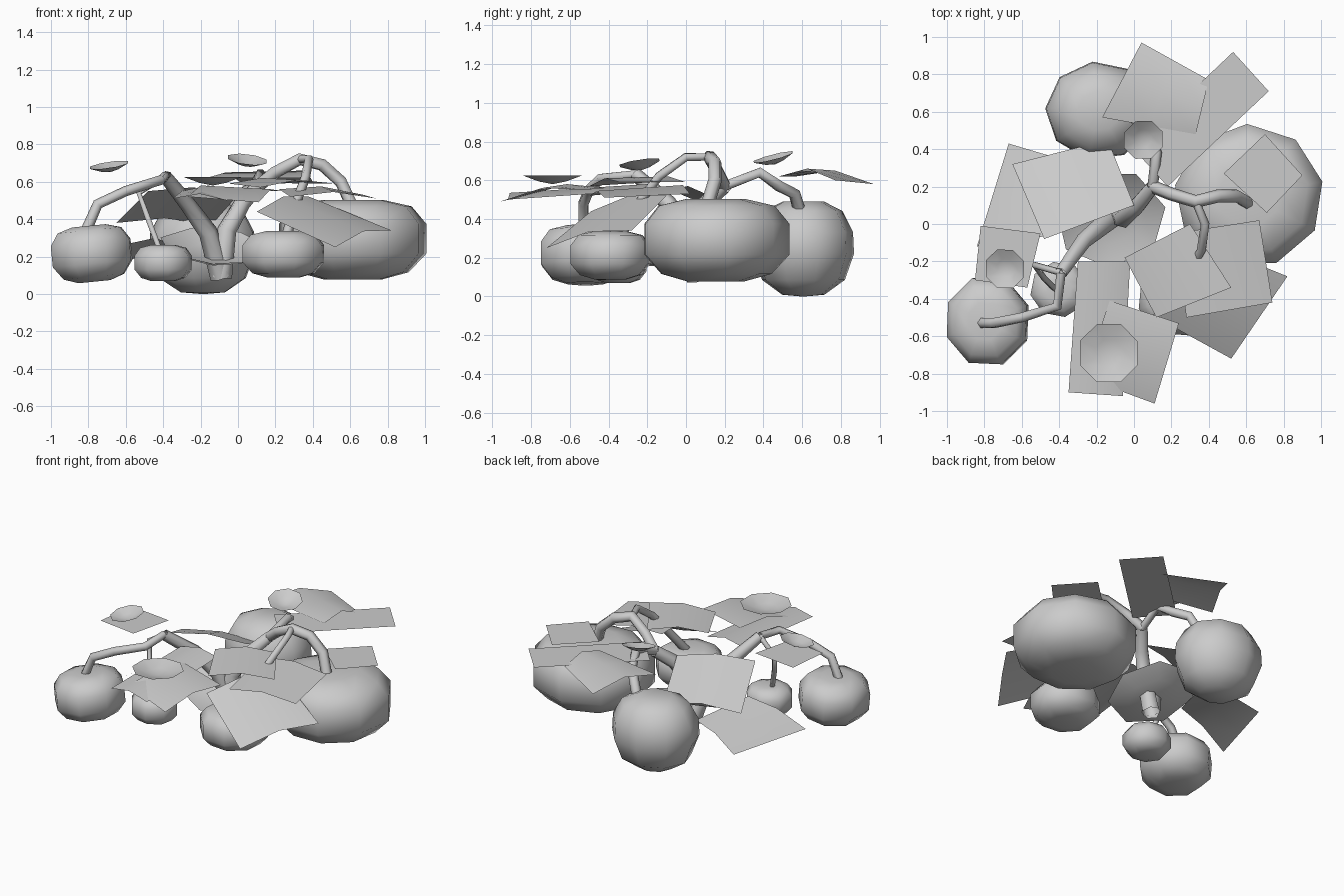
import bpy, bmesh, math
from mathutils import Vector, Matrix

cube = bpy.data.objects.get("Cube")
if cube:
    bpy.data.objects.remove(cube)

grey = bpy.data.materials.new("plain_grey")
grey.use_nodes = True
grey.diffuse_color = (0.6, 0.6, 0.6, 1)
grey.node_tree.nodes["Principled BSDF"].inputs["Base Color"].default_value = (0.6, 0.6, 0.6, 1)


def finish(name, bm):
    mesh = bpy.data.meshes.new(name)
    for f in bm.faces:
        f.smooth = True
    bm.to_mesh(mesh)
    bm.free()
    mesh.materials.append(grey)
    bpy.context.collection.objects.link(bpy.data.objects.new(name, mesh))


def lathe(name, profile, sides, centre, size, turn=0.0, tilt=(0, 0)):
    """Spin a radius/height profile, then scale, tilt and place it."""
    bm = bmesh.new()
    rings = []
    for r, h in profile:
        if r == 0:
            rings.append([bm.verts.new((0, 0, h))] * sides)
        else:
            rings.append([bm.verts.new((r * math.cos(math.tau * i / sides + turn),
                                        r * math.sin(math.tau * i / sides + turn), h))
                          for i in range(sides)])
    for low, high in zip(rings, rings[1:]):
        for i in range(sides):
            j = (i + 1) % sides
            bm.faces.new(list(dict.fromkeys((low[i], low[j], high[j], high[i]))))
    place = (Matrix.Translation(centre) @ Matrix.Rotation(tilt[0], 4, 'X')
             @ Matrix.Rotation(tilt[1], 4, 'Y') @ Matrix.Diagonal((*size, 1)))
    bmesh.ops.transform(bm, matrix=place, verts=bm.verts)
    finish(name, bm)


# Squat rounded fruits
FRUIT = [(0, -0.96), (0.4, -1), (0.76, -0.82), (1, -0.35), (1, 0.4),
         (0.8, 0.84), (0.42, 1), (0, 0.94)]
ROUND = [(0, -1), (0.42, -0.96), (0.82, -0.65), (1, -0.1), (0.98, 0.35),
         (0.77, 0.8), (0.4, 1), (0, 0.98)]
lathe("large_fruit", FRUIT, 9, (0.615, 0.15, 0.29), (0.4, 0.385, 0.212), 0.2)
lathe("back_fruit", ROUND, 9, (-0.185, 0.605, 0.245), (0.29, 0.265, 0.246), 0.3)
lathe("side_fruit", FRUIT, 8, (-0.782, -0.52, 0.215), (0.228, 0.245, 0.15), 0.35, (0, -0.1))
lathe("small_fruit", FRUIT, 8, (-0.4, -0.35, 0.165), (0.157, 0.15, 0.097), 0.2)
lathe("front_fruit", FRUIT, 8, (0.243, -0.39, 0.212), (0.228, 0.217, 0.124), 0.3)

# Cupped leaf around the root, raised at the back
lathe("root_leaf", [(1, 0.06), (0.6, 0.01), (0, 0)], 7,
      (-0.13, 0.05, 0.2), (0.3, 0.28, 1), 0.2, (0.35, 0.08))


def vine(name, points, start, end):
    """Tapered tube through a path."""
    curve = bpy.data.curves.new(name, 'CURVE')
    curve.dimensions = '3D'
    curve.bevel_depth = 1
    curve.bevel_resolution = 1
    spline = curve.splines.new('POLY')
    spline.points.add(len(points) - 1)
    for i, p in enumerate(points):
        spline.points[i].co = (*p, 1)
        spline.points[i].radius = start + (end - start) * i / (len(points) - 1)
    spline.use_smooth = True
    curve.materials.append(grey)
    bpy.context.collection.objects.link(bpy.data.objects.new(name, curve))


# Two main stems rise from one root
root = (-0.09, 0.06, 0.09)
fork = (0.1, 0.2, 0.57)
crown = (0.33, 0.12, 0.72)
knee = (-0.39, -0.26, 0.63)
vine("right_stem", [root, (-0.06, 0.03, 0.34), (0.02, 0.1, 0.48), fork], 0.06, 0.04)
vine("right_arch", [fork, (0.2, 0.16, 0.65), crown, (0.45, 0.15, 0.69),
                    (0.55, 0.15, 0.6), (0.61, 0.11, 0.47)], 0.035, 0.035)
vine("front_stalk", [crown, (0.38, 0, 0.72), (0.36, -0.14, 0.62),
                     (0.3, -0.26, 0.46), (0.26, -0.38, 0.31)], 0.022, 0.028)
vine("back_stalk", [fork, (0.12, 0.38, 0.64), (0.08, 0.48, 0.57),
                    (0.01, 0.56, 0.53), (-0.05, 0.6, 0.4)], 0.028, 0.033)
vine("left_stem", [root, (-0.16, 0, 0.33), (-0.27, -0.09, 0.48), knee], 0.06, 0.035)
vine("side_stalk", [knee, (-0.41, -0.44, 0.61), (-0.6, -0.5, 0.55),
                    (-0.75, -0.53, 0.48), (-0.82, -0.53, 0.32)], 0.025, 0.03)
vine("small_stalk", [knee, (-0.53, -0.22, 0.54), (-0.48, -0.29, 0.4),
                     (-0.42, -0.35, 0.24)], 0.018, 0.016)


def leaf(name, corners, arch=0.03):
    """Four-cornered sheet with a raised middle."""
    a, b, c, d = map(Vector, corners)
    bm = bmesh.new()
    grid = []
    for i in range(3):
        u = i / 2
        row = []
        for j in range(3):
            p = a.lerp(b, u).lerp(d.lerp(c, u), j / 2)
            p.z += arch * math.sin(math.pi * u)
            row.append(bm.verts.new(p))
        grid.append(row)
    for i in range(2):
        for j in range(2):
            f = bm.faces.new((grid[i][j], grid[i + 1][j], grid[i + 1][j + 1], grid[i][j + 1]))
            f.normal_update()
            if f.normal.z < 0:
                f.normal_flip()
    finish(name, bm)


# Broad square leaves, some flat and some drooping
leaf("back_leaf", [(0.04, 0.97, 0.58), (-0.17, 0.57, 0.62), (0.33, 0.48, 0.62), (0.4, 0.77, 0.6)], 0.05)
leaf("back_flat_leaf", [(0.53, 0.92, 0.615), (0.72, 0.71, 0.615), (0.18, 0.2, 0.615), (-0.01, 0.41, 0.615)], 0)
leaf("large_fruit_leaf", [(0.7, 0.48, 0.56), (0.9, 0.26, 0.56), (0.71, 0.06, 0.56), (0.48, 0.27, 0.56)], 0)
leaf("centre_leaf", [(-0.05, -0.18, 0.59), (0.3, 0, 0.59), (0.52, -0.34, 0.59), (0.12, -0.5, 0.57)])
leaf("right_leaf", [(0.22, -0.05, 0.56), (0.67, 0.02, 0.53), (0.74, -0.42, 0.51), (0.28, -0.5, 0.52)])
leaf("right_drooping_leaf", [(0.82, -0.28, 0.34), (0.52, -0.72, 0.25), (0.1, -0.49, 0.44), (0.38, -0.1, 0.52)], 0.04)
leaf("front_leaf", [(-0.3, -0.2, 0.55), (-0.02, -0.2, 0.55), (-0.06, -0.92, 0.5), (-0.35, -0.9, 0.51)])
leaf("front_tilted_leaf", [(0.24, -0.53, 0.55), (0.11, -0.96, 0.49), (-0.27, -0.82, 0.52), (-0.13, -0.41, 0.56)], 0.04)
leaf("left_leaf", [(-0.65, 0.32, 0.38), (-0.14, 0.45, 0.37), (0, 0.1, 0.53), (-0.48, -0.08, 0.55)])
leaf("left_drooping_leaf", [(-0.67, 0.43, 0.14), (-0.3, 0.32, 0.24), (-0.44, -0.06, 0.3), (-0.84, -0.12, 0.155)])
leaf("left_flat_leaf", [(-0.82, -0.01, 0.62), (-0.5, -0.05, 0.62), (-0.57, -0.34, 0.62), (-0.85, -0.3, 0.62)], 0)

# Shallow cup flowers
CUP = [(1, 0), (0.45, -0.7), (0, -1)]
lathe("front_flower", CUP, 8, (-0.135, -0.69, 0.625), (0.167, 0.167, 0.045), 0.39)
lathe("side_flower", CUP, 8, (-0.69, -0.24, 0.69), (0.112, 0.112, 0.04), 0.39, (0.15, -0.15))
lathe("back_flower", CUP, 8, (0.05, 0.45, 0.72), (0.112, 0.112, 0.04), 0.39, (0.25, 0.12))
